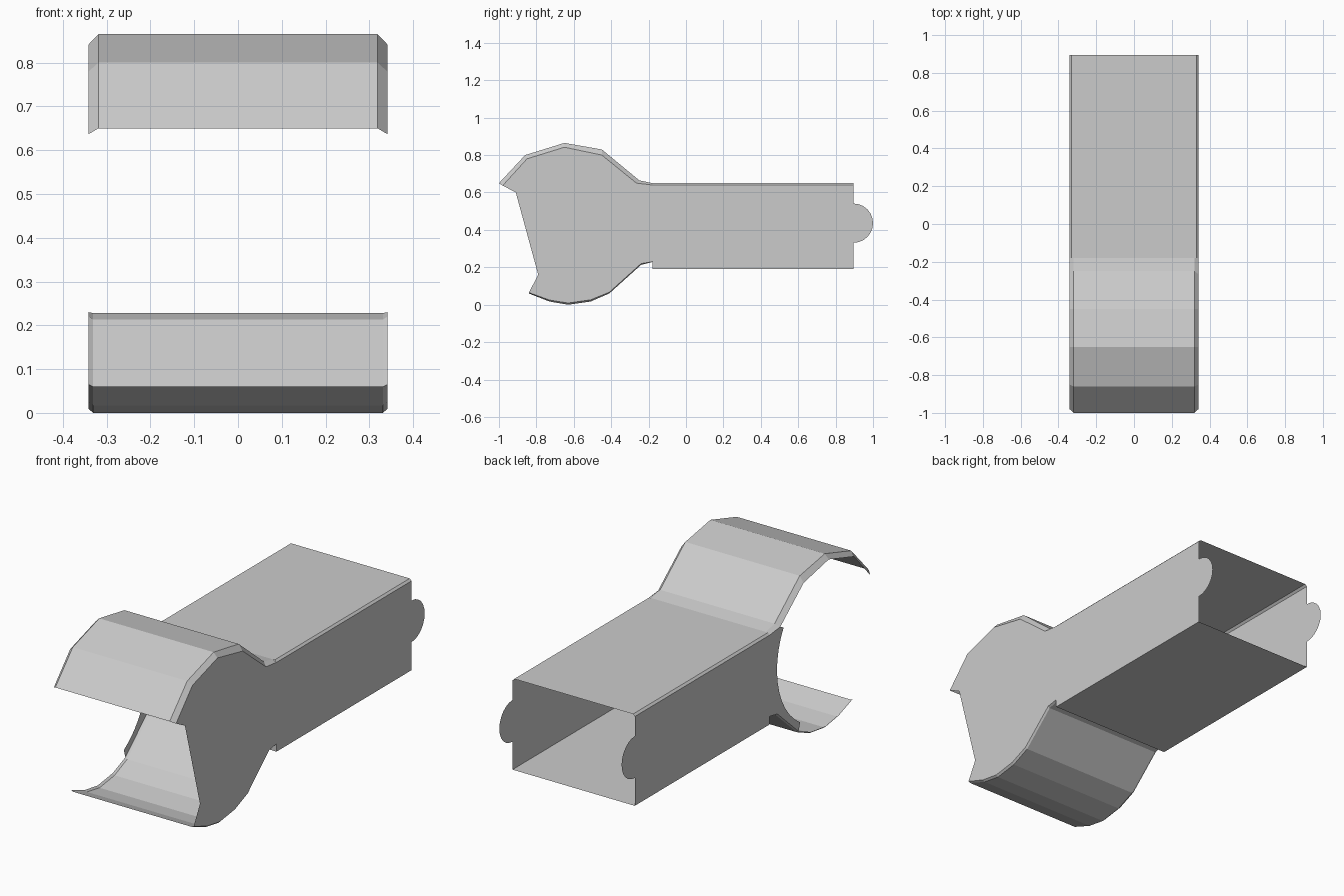
import bpy, bmesh, math

if "Cube" in bpy.data.objects:
    bpy.data.objects.remove(bpy.data.objects["Cube"])

HALF = 0.341  # half width of the channel


def make_object(name, bm):
    mesh = bpy.data.meshes.new(name)
    bm.to_mesh(mesh)
    bm.free()
    obj = bpy.data.objects.new(name, mesh)
    bpy.context.collection.objects.link(obj)
    return obj


def sheet(name, profile, edge_profile, chamfer, up):
    """Bent sheet across x with a chamfered lip along both side edges."""
    bm = bmesh.new()
    columns = [(-HALF, edge_profile), (-HALF + chamfer, profile),
               (HALF - chamfer, profile), (HALF, edge_profile)]
    grid = [[bm.verts.new((x, y, z)) for y, z in prof] for x, prof in columns]
    for a, b in zip(grid, grid[1:]):
        for i in range(len(profile) - 1):
            quad = [a[i], b[i], b[i + 1], a[i + 1]]
            bm.faces.new(quad if up else quad[::-1])
    return make_object(name, bm)


def wall(name, x, outline):
    """Flat side wall from a (y, z) outline."""
    bm = bmesh.new()
    face = bm.faces.new([bm.verts.new((x, y, z)) for y, z in outline])
    bm.normal_update()
    if face.normal.x * x < 0:
        face.normal_flip()
    bmesh.ops.triangulate(bm, faces=[face], ngon_method='EAR_CLIP')
    return make_object(name, bm)


# Upper sheet: flared hood at the front
hood = [(-1, .65), (-.86, .80), (-.65, .865), (-.45, .83), (-.25, .665), (-.18, .65)]
hood_edge = [(-.98, .637), (-.85, .78), (-.65, .842), (-.45, .80), (-.265, .65), (-.18, .64)]
sheet("upper_flap", hood, hood_edge, .022, True)

# Flat top of the channel
sheet("channel_top", [(-.18, .65), (.895, .65)], [(-.18, .64), (.895, .64)], .01, True)

# Lower sheet: scooped flap, small step, then the channel floor
scoop = [(-.84, .06), (-.73, .017), (-.63, 0), (-.51, .017), (-.41, .06),
         (-.24, .213), (-.18, .228)]
scoop_edge = [(-.84, .065), (-.73, .025), (-.63, .009), (-.51, .026), (-.41, .067),
              (-.24, .22), (-.18, .23)]
sheet("lower_flap", scoop, scoop_edge, .01, False)
floor = [(-.18, .228), (-.18, .19), (.895, .19)]
sheet("channel_floor", floor, floor, .01, False)

# Rounded tab on the back edge of each wall
tab = [(.895 + .105 * math.sin(t), .436 - .105 * math.cos(t))
       for t in (math.pi * i / 12 for i in range(13))]
back = [(-.18, .19), (.895, .19)] + tab + [(.895, .64), (-.18, .64)]

# Right wall fills the whole head, left wall is cut back in an arc
wall("right_wall", HALF, back + hood_edge[-2::-1] + [(-.91, .60), (-.79, .16)] + scoop_edge)
arc = [(-.63 + .392 * math.cos(a), .44 + .392 * math.sin(a))
       for a in (math.radians(30 - 8 * i) for i in range(12))]
wall("left_wall", -HALF, back + [hood_edge[-2]] + arc + scoop_edge[4:])
